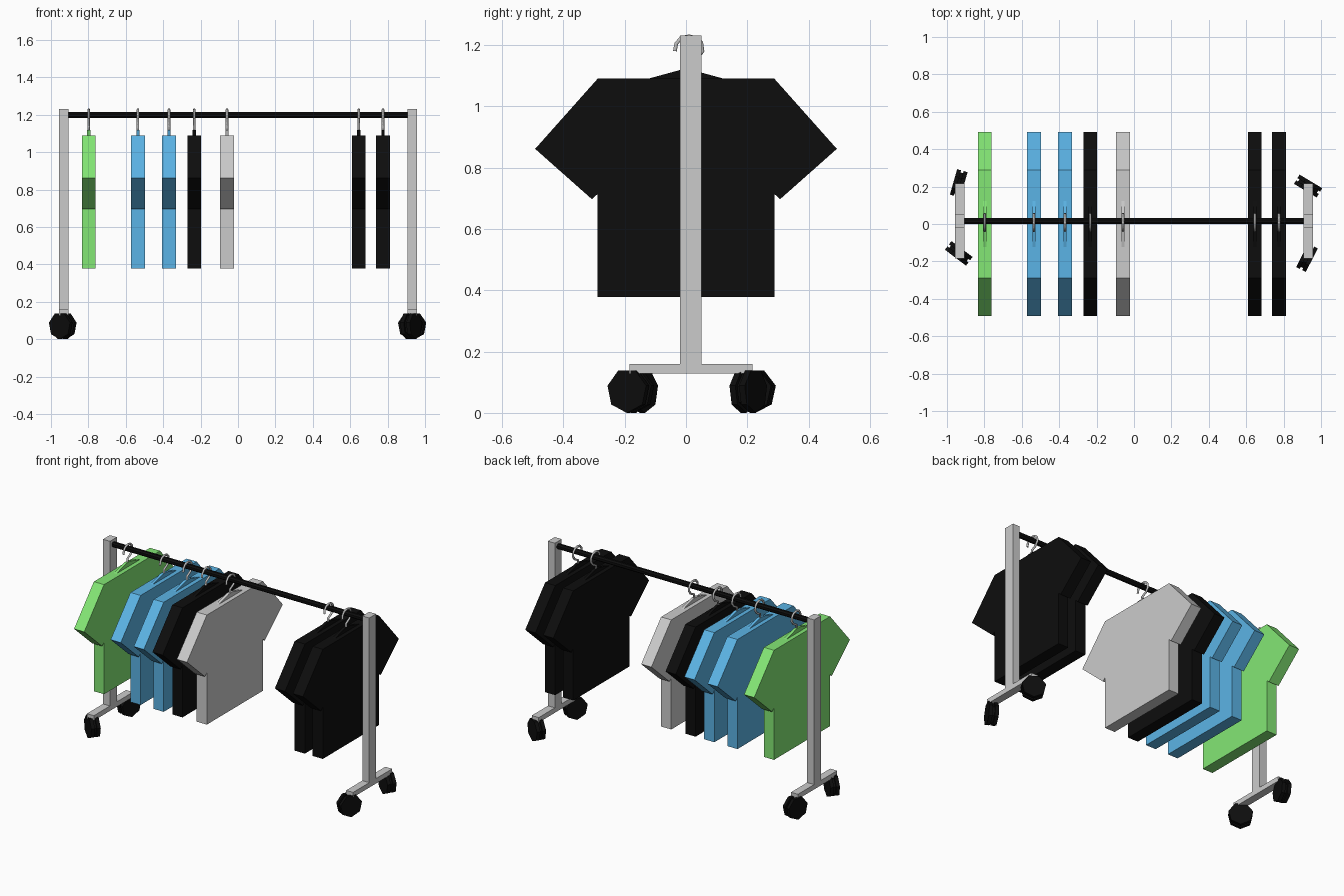
import bpy, bmesh, math
from mathutils import Matrix, Vector

if "Cube" in bpy.data.objects:
    bpy.data.objects.remove(bpy.data.objects["Cube"])

def material(name, rgb):
    m = bpy.data.materials.new(name)
    m.diffuse_color = (*rgb, 1)
    m.use_nodes = True
    m.node_tree.nodes["Principled BSDF"].inputs["Base Color"].default_value = m.diffuse_color
    return m

BLACK = material("black", (0.004, 0.004, 0.004))
GREEN = material("green", (0.23, 0.80, 0.178))
BLUE = material("blue", (0.105, 0.455, 0.79))
STEEL = material("steel", (0.5, 0.5, 0.5))
ROD_Y = 0.016

def finish(name, bm, mat=None):
    bmesh.ops.recalc_face_normals(bm, faces=bm.faces)
    me = bpy.data.meshes.new(name)
    bm.to_mesh(me)
    bm.free()
    if mat:
        me.materials.append(mat)
    ob = bpy.data.objects.new(name, me)
    bpy.context.collection.objects.link(ob)
    return ob

def box(name, lo, hi, mat=None):
    bm = bmesh.new()
    lo, hi = Vector(lo), Vector(hi)
    bmesh.ops.create_cube(bm, size=1, matrix=Matrix.Translation((lo + hi) / 2)
                          @ Matrix.Diagonal((*(hi - lo), 1)))
    return finish(name, bm, mat)

def slab(name, profile, x, thick, mat):
    """Extrude a (y, z) profile along x, centred on x."""
    bm = bmesh.new()
    f = bm.faces.new([bm.verts.new((x - thick / 2, y, z)) for y, z in profile])
    ext = bmesh.ops.extrude_face_region(bm, geom=[f])["geom"]
    bmesh.ops.translate(bm, vec=(thick, 0, 0),
                        verts=[v for v in ext if isinstance(v, bmesh.types.BMVert)])
    # extrusion keeps the starting face, so the slab is closed
    return finish(name, bm, mat)

def rod(name, x0, x1, r):
    bm = bmesh.new()
    bmesh.ops.create_cone(bm, cap_ends=True, segments=8, radius1=r, radius2=r, depth=x1 - x0,
                          matrix=Matrix.Translation(((x0 + x1) / 2, ROD_Y, 1.198))
                          @ Matrix.Rotation(math.pi / 2, 4, 'Y') @ Matrix.Rotation(math.pi / 8, 4, 'Z'))
    finish(name, bm, BLACK)

# Frame: posts, feet and the hanging rod
for side, s in (("left", -1), ("right", 1)):
    a, b = sorted((s * 0.907, s * 0.957))
    box(side + "_post", (a, -0.019, 0.145), (b, 0.051, 1.23))
    box(side + "_foot", (a, -0.185, 0.128), (b, 0.217, 0.16))
rod("hanging_rod", -0.92, 0.92, 0.0175)

# Casters: twin seven-sided wheels on a hub, each swivelled differently
def caster(name, x, y, yaw):
    bm = bmesh.new()
    base = Matrix.Translation((x, y, 0.0725)) @ Matrix.Rotation(yaw, 4, 'Z') \
        @ Matrix.Rotation(math.pi / 2, 4, 'X') @ Matrix.Rotation(math.pi, 4, 'Z')
    for off, r, d in ((-0.018, 0.0725, 0.022), (0.018, 0.0725, 0.022), (0, 0.06, 0.03)):
        bmesh.ops.create_cone(bm, cap_ends=True, segments=7, radius1=r, radius2=r, depth=d,
                              matrix=base @ Matrix.Translation((0, 0, off)))
    finish(name, bm, BLACK)

caster("caster_front_left", -0.937, -0.157, math.radians(-37))
caster("caster_back_left", -0.937, 0.217, math.radians(74))
caster("caster_back_right", 0.931, 0.203, math.radians(-31))
caster("caster_front_right", 0.925, -0.18, math.radians(63))

# Shirts on hangers
half = [(0.288, 1.09), (0.492, 0.861), (0.307, 0.697), (0.288, 0.714), (0.288, 0.378)]
shirt = half + [(-y, z) for y, z in reversed(half)]
hanger = [(0.27, 1.05), (0.02, 1.118), (-0.02, 1.118), (-0.27, 1.05)]
hook = [(0.002, 1.1), (0.004, 1.138), (0.036, 1.155), (0.054, 1.18), (0.05, 1.207), (0.034, 1.223),
        (0.01, 1.228), (-0.016, 1.223), (-0.032, 1.204), (-0.036, 1.18)]

def hook_wire(name, x):
    cu = bpy.data.curves.new(name, 'CURVE')
    cu.dimensions = '3D'
    cu.bevel_depth = 0.007
    cu.bevel_resolution = 1
    cu.use_fill_caps = True
    sp = cu.splines.new('POLY')
    sp.points.add(len(hook) - 1)
    for p, (y, z) in zip(sp.points, hook):
        p.co = (x, y, z, 1)
    cu.materials.append(STEEL)
    bpy.context.collection.objects.link(bpy.data.objects.new(name, cu))

for i, (x, mat) in enumerate([(-0.798, GREEN), (-0.535, BLUE), (-0.369, BLUE), (-0.234, BLACK),
                              (-0.059, None), (0.646, BLACK), (0.775, BLACK)], 1):
    slab(f"shirt_{i}", shirt, x, 0.073, mat)
    slab(f"hanger_{i}", hanger, x, 0.018, mat)
    hook_wire(f"hanger_hook_{i}", x)
